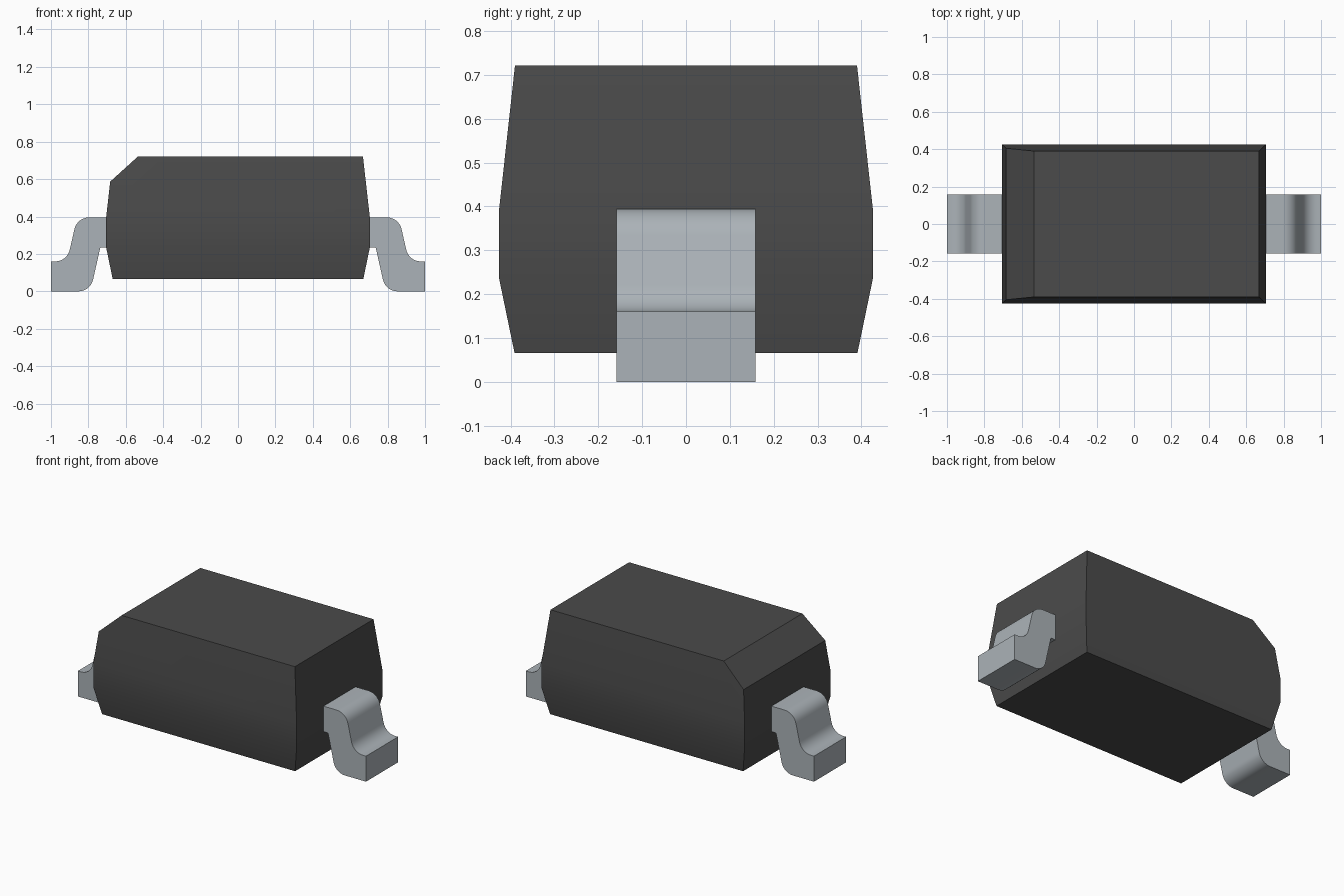
import bpy, bmesh, math
from mathutils import Vector

cube = bpy.data.objects.get("Cube")
if cube:
    bpy.data.objects.remove(cube, do_unlink=True)


def material(name, rgb, rough):
    m = bpy.data.materials.new(name)
    m.use_nodes = True
    m.diffuse_color = (*rgb, 1)
    bsdf = m.node_tree.nodes["Principled BSDF"]
    bsdf.inputs["Base Color"].default_value = (*rgb, 1)
    bsdf.inputs["Roughness"].default_value = rough
    return m


def finish(bm, name, mat):
    bmesh.ops.recalc_face_normals(bm, faces=bm.faces)
    mesh = bpy.data.meshes.new(name)
    bm.to_mesh(mesh)
    bm.free()
    mesh.materials.append(mat)
    ob = bpy.data.objects.new(name, mesh)
    bpy.context.collection.objects.link(ob)
    bpy.ops.object.select_all(action='DESELECT')
    ob.select_set(True)
    bpy.context.view_layer.objects.active = ob
    bpy.ops.object.shade_smooth_by_angle(angle=math.radians(30))
    return ob


def rounded(points, steps=8):
    """Outline from (x, z, radius) corners, with a true arc at each radius."""
    out = []
    for i, (x, z, r) in enumerate(points):
        p = Vector((x, z))
        if r == 0:
            out.append(p)
            continue
        a = (Vector(points[i - 1][:2]) - p).normalized()
        b = (Vector(points[(i + 1) % len(points)][:2]) - p).normalized()
        half = a.angle(b) / 2
        centre = p + (a + b).normalized() * r / math.sin(half)
        start = p + a * r / math.tan(half) - centre
        end = p + b * r / math.tan(half) - centre
        sweep = math.pi - 2 * half
        for k in range(steps + 1):
            t = k / steps
            out.append(centre + (start * math.sin((1 - t) * sweep)
                                 + end * math.sin(t * sweep)) / math.sin(sweep))
    return out


black = material("black plastic", (0.07, 0.07, 0.07), 0.6)
metal = material("tinned metal", (0.41, 0.45, 0.48), 0.5)

# Moulded body: stacked rectangles, widest around the lead line
bm = bmesh.new()
rings = []
for hx, hy, z in [(0.67, 0.391, 0.066), (0.705, 0.426, 0.235),
                  (0.705, 0.426, 0.395), (0.668, 0.39, 0.721)]:
    rings.append([bm.verts.new((sx * hx, sy * hy, z))
                  for sx, sy in ((-1, -1), (1, -1), (1, 1), (-1, 1))])
bm.faces.new(rings[0])
bm.faces.new(rings[-1])
for low, high in zip(rings, rings[1:]):
    for i in range(4):
        j = (i + 1) % 4
        bm.faces.new((low[i], low[j], high[j], high[i]))

# Polarity chamfer along one top edge
cut = bmesh.ops.bisect_plane(bm, geom=bm.verts[:] + bm.edges[:] + bm.faces[:],
                             plane_co=(-0.535, 0, 0.721),
                             plane_no=(-0.136, 0, 0.15), clear_outer=True)
bmesh.ops.contextual_create(
    bm, geom=[e for e in cut["geom_cut"] if isinstance(e, bmesh.types.BMEdge)])
finish(bm, "body", black)

# Gull-wing leads: one rounded profile, extruded and mirrored
profile = rounded([(0.66, 0.395, 0), (0.86, 0.395, 0.08), (0.914, 0.16, 0.08),
                   (1.0, 0.16, 0), (1.0, 0.0, 0), (0.789, 0.0, 0.08),
                   (0.736, 0.235, 0), (0.66, 0.235, 0)])
for side, name in ((1, "left_lead"), (-1, "right_lead")):
    bm = bmesh.new()
    face = bm.faces.new([bm.verts.new((side * p.x, -0.159, p.y)) for p in profile])
    new = bmesh.ops.extrude_face_region(bm, geom=[face])["geom"]
    bmesh.ops.translate(bm, vec=(0, 0.318, 0),
                        verts=[v for v in new if isinstance(v, bmesh.types.BMVert)])
    finish(bm, name, metal)
